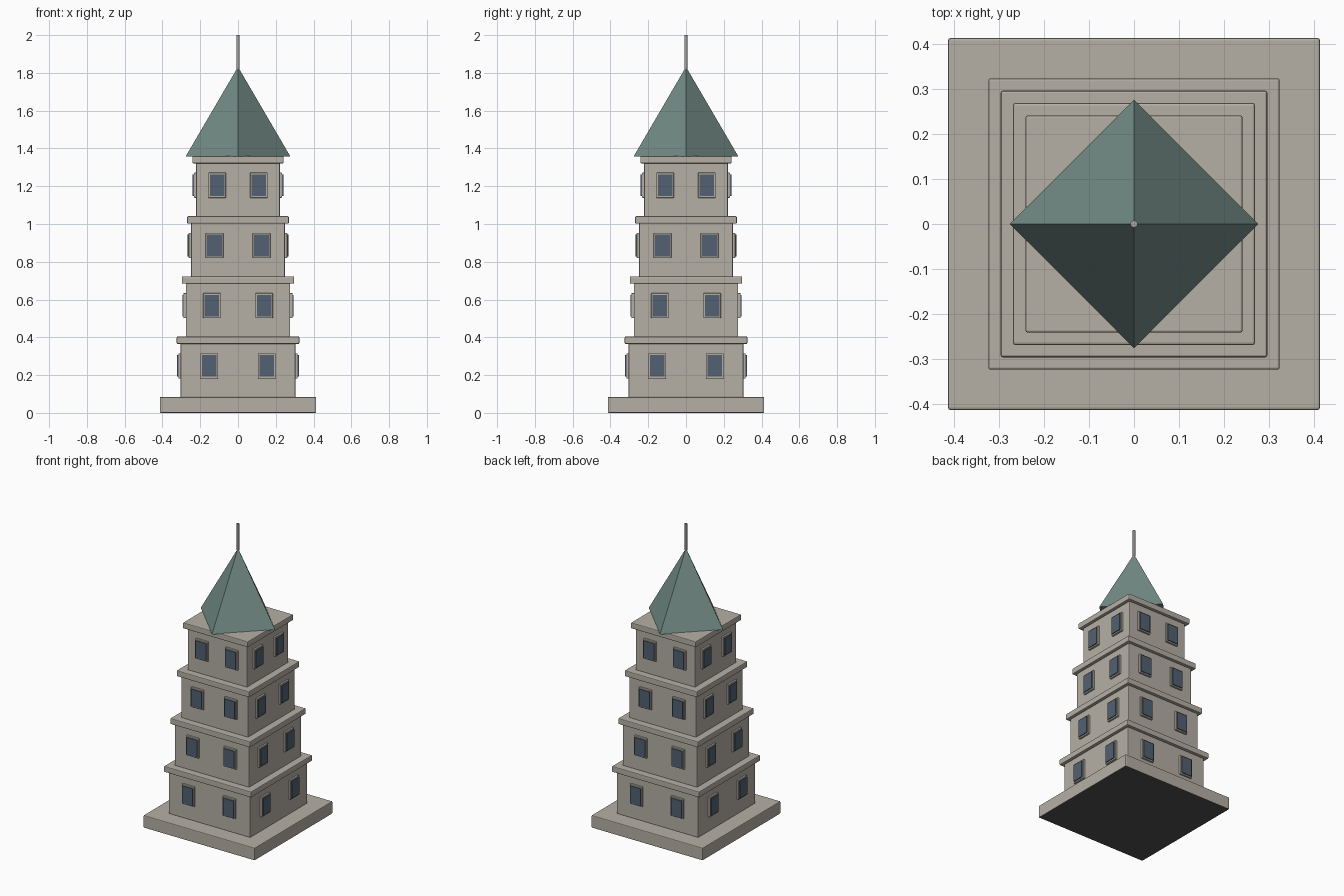
import bpy
import math
from mathutils import Matrix, Vector

if "Cube" in bpy.data.objects:
    bpy.data.objects.remove(bpy.data.objects["Cube"])


def material(name, rgb):
    m = bpy.data.materials.new(name)
    m.diffuse_color = (*rgb, 1)
    m.use_nodes = True
    m.node_tree.nodes["Principled BSDF"].inputs["Base Color"].default_value = m.diffuse_color
    return m


STONE = material("warm grey stone", (0.465, 0.432, 0.375))
GLASS = material("blue grey glass", (0.085, 0.120, 0.168))
COPPER = material("weathered green roof", (0.170, 0.260, 0.238))
METAL = material("grey metal", (0.40, 0.375, 0.36))
DARK = material("dark underside", (0.085, 0.078, 0.080))


def box(name, center, size, mat, angle=0.0, bevel=0.0):
    """Box placed in the front frame, then turned about z around the tower axis."""
    bpy.ops.mesh.primitive_cube_add(size=1)
    ob = bpy.context.object
    ob.name = name
    ob.data.transform(Matrix.Diagonal((*size, 1)))
    ob.location = Matrix.Rotation(angle, 3, 'Z') @ Vector(center)
    ob.rotation_euler.z = angle
    ob.data.materials.append(mat)
    if bevel:
        mod = ob.modifiers.new("soft_edge", 'BEVEL')
        mod.width = bevel
        mod.segments = 2
    return ob


def slab(name, half, z0, z1):
    return box(name, (0, 0, (z0 + z1) / 2), (2 * half, 2 * half, z1 - z0),
               STONE, bevel=0.005)


# Plinth with a dark underside
plinth = slab("plinth", 0.414, 0, 0.084)
plinth.data.materials.append(DARK)
for f in plinth.data.polygons:
    f.material_index = 1 if f.normal.z < -0.5 else 0

# Four storeys, each narrower, with cornice and two windows per side
SIDES = ("front", "right", "back", "left")
PITCH = 0.3187
for level in range(4):
    n = level + 1
    half = 0.304 - 0.0276 * level
    z = 0.085 + PITCH * level
    slab(f"storey_{n}", half, z - 0.004, z + 0.284)
    slab(f"cornice_{n}", half + 0.0205, z + 0.280, z + 0.319)
    for i, side in enumerate(SIDES):
        angle = i * math.pi / 2
        for s in (-1, 1):
            x, zc = s * half / 2, z + 0.164
            tag = f"{side}_{n}_{'a' if s < 0 else 'b'}"
            # Stone surround standing out from the wall
            box(f"window_frame_{tag}", (x, -half - 0.003, zc),
                (0.093, 0.018, 0.133), STONE, angle, 0.003)
            # Glass plate slightly proud of the surround
            box(f"window_glass_{tag}", (x, -half - 0.0145, zc),
                (0.077, 0.008, 0.115), GLASS, angle)

# Pyramid roof, turned so its corners face the axes
bpy.ops.mesh.primitive_cone_add(vertices=4, radius1=0.277, radius2=0, depth=0.474,
                                location=(0, 0, 1.358 + 0.237))
roof = bpy.context.object
roof.name = "roof"
roof.data.materials.append(COPPER)

# Spire
bpy.ops.mesh.primitive_cylinder_add(vertices=10, radius=0.008, depth=0.18,
                                    location=(0, 0, 1.91))
spire = bpy.context.object
spire.name = "spire"
spire.data.materials.append(METAL)
bpy.ops.object.shade_smooth_by_angle(angle=math.radians(50))
